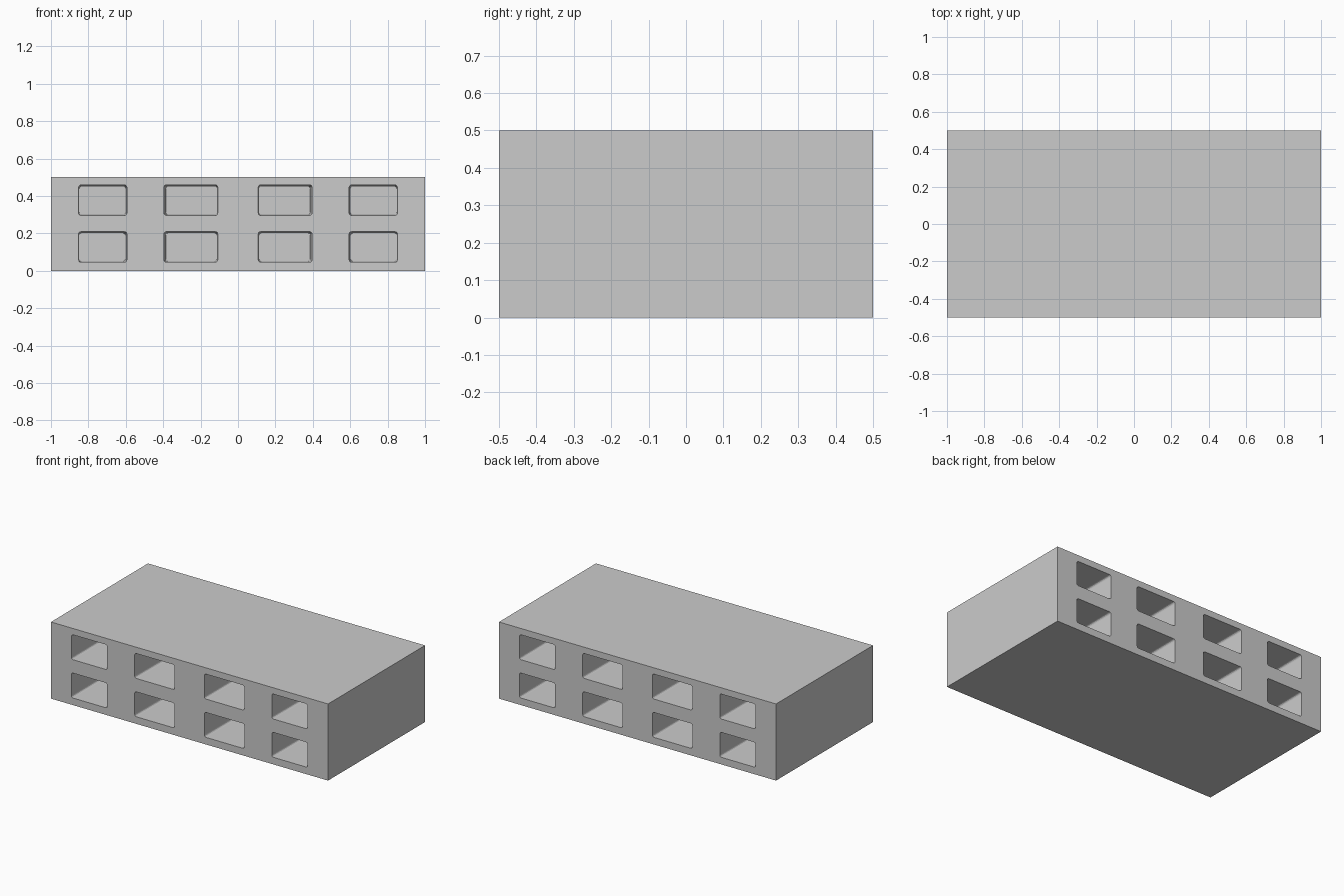
import bpy, bmesh
from math import cos, sin, pi

if "Cube" in bpy.data.objects:
    bpy.data.objects.remove(bpy.data.objects["Cube"])

WALL = 0.05      # half thickness of the web left in the middle of the block
OUT = 0.52       # cutters start just outside the faces


def rounded_rect(x0, x1, z0, z1, r=0.012, seg=3):
    pts = []
    corners = [(x1 - r, z1 - r), (x0 + r, z1 - r), (x0 + r, z0 + r), (x1 - r, z0 + r)]
    for i, (cx, cz) in enumerate(corners):
        for k in range(seg + 1):
            a = pi / 2 * (i + k / seg)
            pts.append((cx + r * cos(a), cz + r * sin(a)))
    return pts


def add_pocket(bm, outer, inner, side):
    # slightly tapered plug from the open face to the middle web
    a = [bm.verts.new((x, side * OUT, z)) for x, z in rounded_rect(*outer)]
    b = [bm.verts.new((x, side * WALL, z)) for x, z in rounded_rect(*inner)]
    bm.faces.new(a)
    bm.faces.new(b[::-1])
    n = len(a)
    for i in range(n):
        j = (i + 1) % n
        bm.faces.new((a[i], a[j], b[j], b[i]))


def make_object(name, bm):
    bmesh.ops.recalc_face_normals(bm, faces=bm.faces)
    mesh = bpy.data.meshes.new(name)
    bm.to_mesh(mesh)
    bm.free()
    obj = bpy.data.objects.new(name, mesh)
    bpy.context.collection.objects.link(obj)
    return obj


# Solid block
bm = bmesh.new()
bmesh.ops.create_cube(bm, size=1)
for v in bm.verts:
    v.co = (v.co.x * 2, v.co.y, (v.co.z + 0.5) * 0.5)
block = make_object("hollow_block", bm)

# Pockets: two rows of four, on the front and the back
bm = bmesh.new()
columns = [((0.108, 0.396), (0.113, 0.386)), ((0.594, 0.852), (0.602, 0.849))]
for side in (-1, 1):
    for z in (0.046, 0.296):
        for (o0, o1), (i0, i1) in columns:
            for m in (-1, 1):
                outer = sorted((m * o0, m * o1)) + [z, z + 0.163]
                inner = sorted((m * i0, m * i1)) + [z + 0.004, z + 0.155]
                add_pocket(bm, outer, inner, side)
cutter = make_object("pocket_cutter", bm)
cutter.hide_render = True
cutter.hide_set(True)

cut = block.modifiers.new("pockets", 'BOOLEAN')
cut.operation = 'DIFFERENCE'
cut.solver = 'EXACT'
cut.object = cutter
